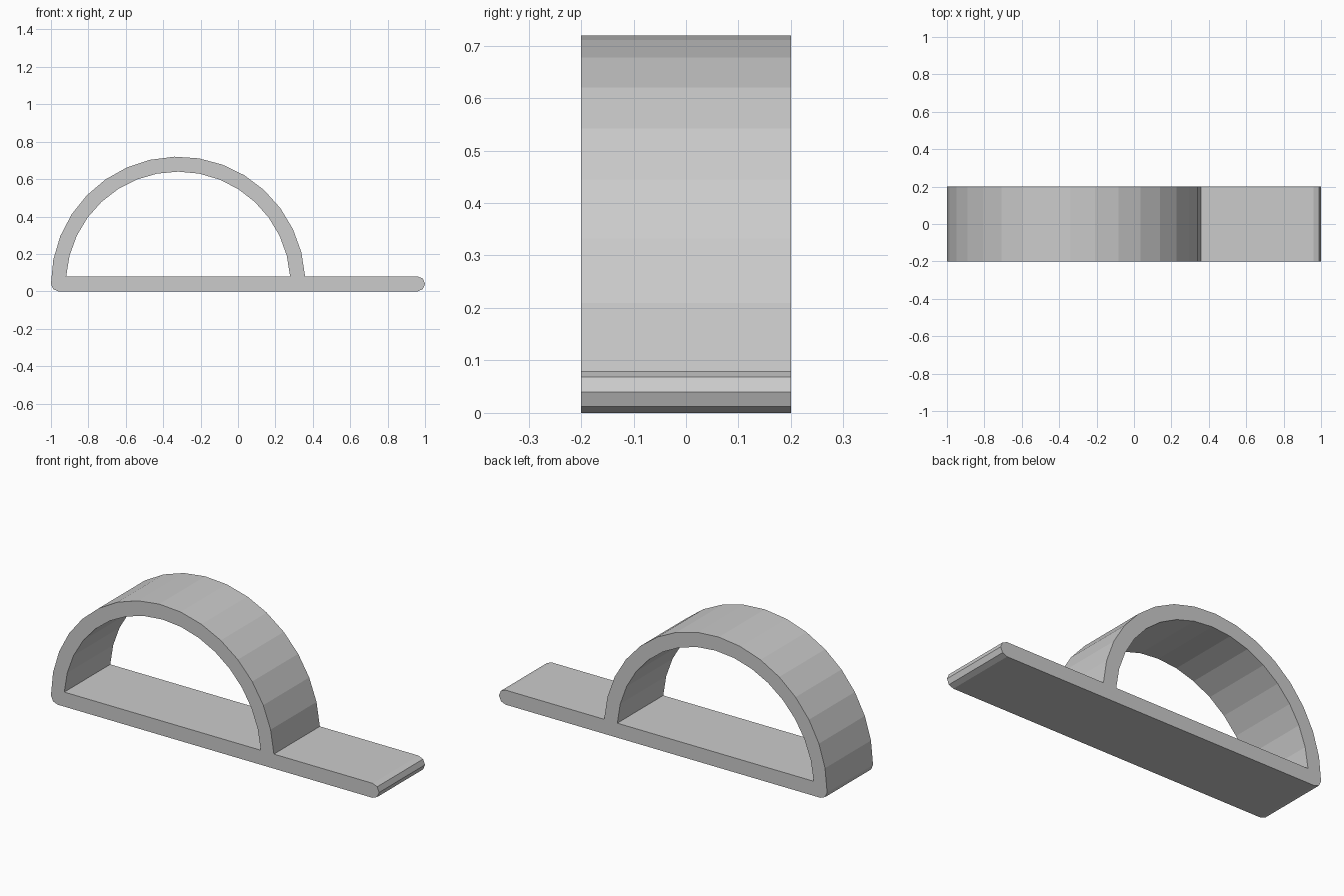
import bpy, bmesh
from math import sin, cos, asin, pi, radians

cube = bpy.data.objects.get("Cube")
if cube:
    bpy.data.objects.remove(cube, do_unlink=True)

PLATE = 0.08            # plate thickness
R = PLATE / 2           # rounded edge radius
CX = -0.32              # arch centre
OUTER, INNER = 0.68, 0.60
HALF_DEPTH = 0.2


def arc(cx, cz, r, start, end, steps):
    """Points along a circular arc, ends included."""
    angles = [start + (end - start) * i / steps for i in range(steps + 1)]
    return [(cx + r * cos(a), cz + r * sin(a)) for a in angles]


# Outline: arch outside, rounded lower corner, rounded plate tip
outline = arc(CX, R, OUTER, asin(R / OUTER), pi, 16)
outline += arc(-1 + R, R, R, pi, 1.5 * pi, 2)[1:]
outline += arc(1 - R, R, R, -pi / 2, pi / 2, 4)

# Half-round opening under the arch
low = asin(R / INNER)
opening = arc(CX, R, INNER, low, pi - low, 16)

# Filled profile, extruded to full depth
curve = bpy.data.curves.new("arch_profile", 'CURVE')
curve.dimensions = '2D'
curve.fill_mode = 'BOTH'
curve.extrude = HALF_DEPTH
for points in (outline, opening):
    spline = curve.splines.new('POLY')
    spline.points.add(len(points) - 1)
    for p, (x, z) in zip(spline.points, points):
        p.co = (x, z, 0, 1)
    spline.use_cyclic_u = True
    spline.use_smooth = False

helper = bpy.data.objects.new("profile_helper", curve)
bpy.context.collection.objects.link(helper)
bpy.context.view_layer.update()
evaluated = helper.evaluated_get(bpy.context.evaluated_depsgraph_get())
mesh = bpy.data.meshes.new_from_object(evaluated)
bpy.data.objects.remove(helper, do_unlink=True)

# Weld the caps to the sides and stand the profile upright
bm = bmesh.new()
bm.from_mesh(mesh)
bmesh.ops.remove_doubles(bm, verts=bm.verts, dist=0.0005)
for v in bm.verts:
    v.co = (v.co.x, -v.co.z, v.co.y)
bmesh.ops.recalc_face_normals(bm, faces=bm.faces)
bmesh.ops.dissolve_limit(bm, angle_limit=radians(1), verts=bm.verts, edges=bm.edges)
for f in bm.faces:
    f.smooth = False
bm.to_mesh(mesh)
bm.free()

# Plain grey
grey = bpy.data.materials.new("light_grey")
grey.use_nodes = True
colour = (0.6, 0.6, 0.6, 1)
grey.diffuse_color = colour
grey.node_tree.nodes["Principled BSDF"].inputs["Base Color"].default_value = colour
mesh.materials.clear()
mesh.materials.append(grey)

arch = bpy.data.objects.new("arched_plate", mesh)
bpy.context.collection.objects.link(arch)
